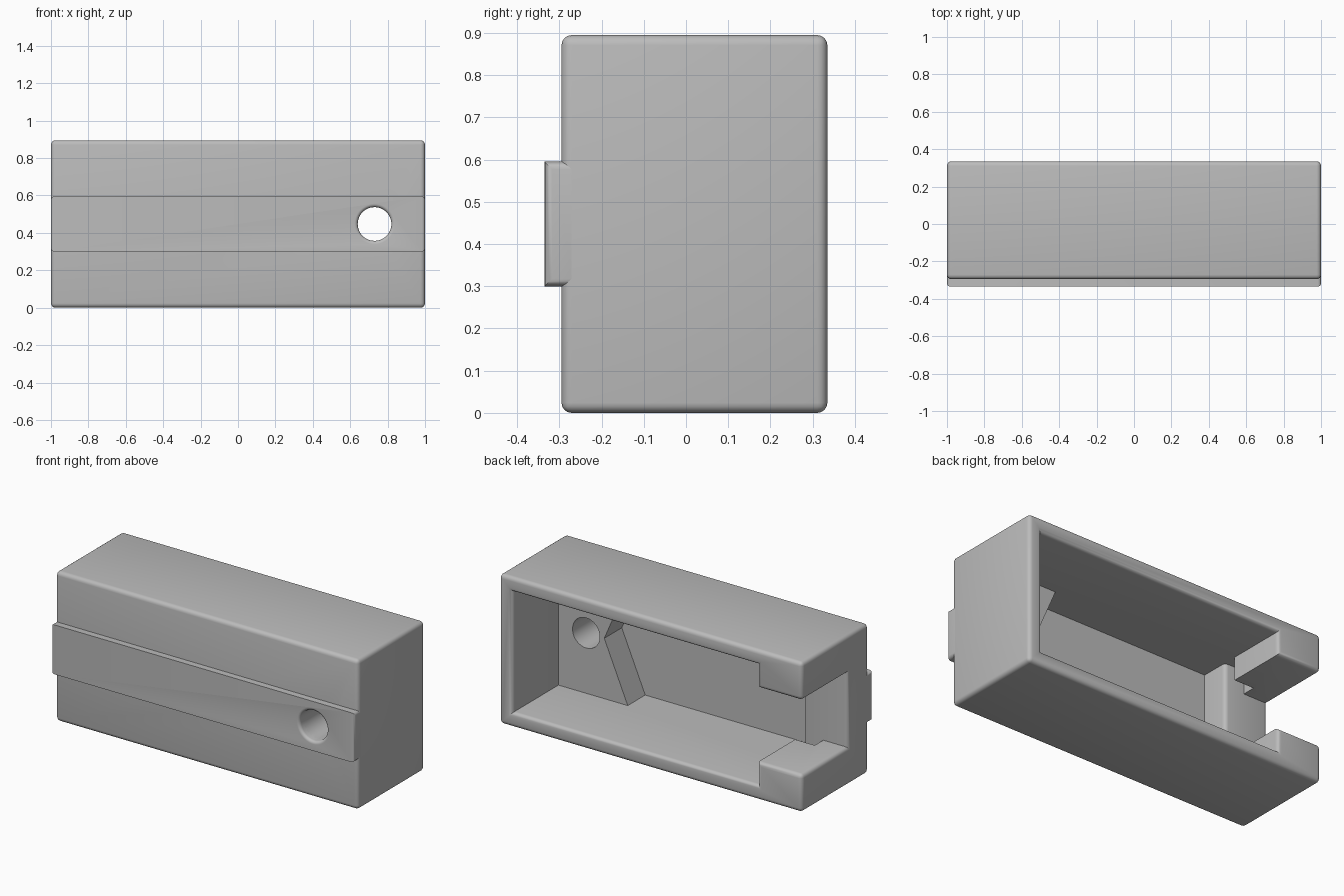
import bpy, bmesh, math
from mathutils import Matrix, Vector

if "Cube" in bpy.data.objects:
    bpy.data.objects.remove(bpy.data.objects["Cube"], do_unlink=True)

GREY = (0.5, 0.5, 0.5, 1)
grey = bpy.data.materials.new("plain_grey")
grey.use_nodes = True
grey.diffuse_color = GREY
grey.node_tree.nodes["Principled BSDF"].inputs["Base Color"].default_value = GREY

# Main dimensions
HEIGHT, FRONT, BACK = 0.895, -0.295, 0.335
MID = HEIGHT / 2
WALL = 0.087
LEDGE_Y, POCKET_Y = -0.10, -0.265      # inner wall and its deeper pocket
ARM_X = -0.707                         # where the slotted end begins


def make_object(name, bm):
    bmesh.ops.recalc_face_normals(bm, faces=bm.faces)
    mesh = bpy.data.meshes.new(name)
    bm.to_mesh(mesh)
    bm.free()
    mesh.materials.append(grey)
    obj = bpy.data.objects.new(name, mesh)
    bpy.context.collection.objects.link(obj)
    return obj


def box(name, x, y, z):
    bm = bmesh.new()
    bmesh.ops.create_cube(bm, size=1)
    for v in bm.verts:
        for axis, (low, high) in enumerate((x, y, z)):
            v.co[axis] = high if v.co[axis] > 0 else low
    return make_object(name, bm)


def prism(name, outline, y0, y1):
    """Extrude an x-z outline along y."""
    bm = bmesh.new()
    face = bm.faces.new([bm.verts.new((x, y0, z)) for x, z in outline])
    out = bmesh.ops.extrude_face_region(bm, geom=[face])
    verts = [e for e in out["geom"] if isinstance(e, bmesh.types.BMVert)]
    bmesh.ops.translate(bm, verts=verts, vec=(0, y1 - y0, 0))
    return make_object(name, bm)


def cut(obj, cutter, keep=False):
    mod = obj.modifiers.new("cut", 'BOOLEAN')
    mod.operation, mod.solver, mod.object = 'DIFFERENCE', 'EXACT', cutter
    bpy.context.view_layer.objects.active = obj
    bpy.ops.object.modifier_apply(modifier=mod.name)
    if not keep:
        bpy.data.objects.remove(cutter, do_unlink=True)


def round_edges(obj, rule, radius):
    """Fillet every sharp edge whose two end points satisfy the rule."""
    bm = bmesh.new()
    bm.from_mesh(obj.data)
    bmesh.ops.remove_doubles(bm, verts=bm.verts, dist=0.0005)
    bmesh.ops.dissolve_limit(bm, angle_limit=0.02, verts=bm.verts, edges=bm.edges)
    edges = [e for e in bm.edges if len(e.link_faces) == 2
             and e.calc_face_angle(0) > 0.5
             and rule(e.verts[0].co, e.verts[1].co)]
    bmesh.ops.bevel(bm, geom=edges, offset=radius, segments=4, profile=0.5,
                    affect='EDGES', clamp_overlap=True)
    bm.to_mesh(obj.data)
    bm.free()


def both_at(a, b, axis, value):
    return abs(a[axis] - value) < 0.002 and abs(b[axis] - value) < 0.002


# Housing block, hollowed from the back
housing = box("housing", (-1, 1), (FRONT, BACK), (0, HEIGHT))
low, high = WALL, HEIGHT - WALL
cut(housing, box("cavity", (ARM_X, 1 - WALL), (LEDGE_Y, 0.5), (low, high)))

# Deeper pocket with a V-shaped edge pointing at the hole
chevron = [(ARM_X, low), (0.455, low), (0.61, MID), (0.455, high), (ARM_X, high)]
cut(housing, prism("pocket", chevron, POCKET_Y, 0.1))

# Opening through the end, and the slot behind its two arms
cut(housing, box("end_opening", (-1.2, ARM_X + 0.1), (LEDGE_Y, 0.5), (0.226, HEIGHT - 0.226)))
cut(housing, box("end_slot", (-0.837, ARM_X + 0.1), (LEDGE_Y, -0.02), (low, high)))


def housing_edge(a, b):
    hull = ((0, -1), (0, 1), (1, FRONT), (1, BACK), (2, 0), (2, HEIGHT))
    column = both_at(a, b, 0, ARM_X) and both_at(a, b, 1, LEDGE_Y)
    return column or any(both_at(a, b, axis, value) for axis, value in hull)


round_edges(housing, housing_edge, 0.024)

# Raised rail along the front, rounded at its two ends
rail = box("front_rail", (-1, 1), (-BACK, POCKET_Y - 0.002), (0.30, 0.595))
round_edges(rail, lambda a, b: (both_at(a, b, 0, 1) or both_at(a, b, 0, -1))
            and min(a.y, b.y) < FRONT, 0.018)

# Round hole through rail and housing, with a softened front rim
R, LIP = 0.09, 0.018
bm = bmesh.new()
profile = [(R + LIP, -0.5)]
for i in range(6):
    t = i / 5 * math.pi / 2
    profile.append((R + LIP * (1 - math.sin(t)), -BACK + LIP * (1 - math.cos(t))))
profile.append((R, 0.1))
rings = []
for radius, y in profile:
    rings.append([bm.verts.new((0.73 + radius * math.cos(k * math.tau / 48), y,
                                MID + radius * math.sin(k * math.tau / 48)))
                  for k in range(48)])
for r0, r1 in zip(rings, rings[1:]):
    for k in range(48):
        n = (k + 1) % 48
        bm.faces.new((r0[k], r0[n], r1[n], r1[k]))
bm.faces.new(rings[0])
bm.faces.new(rings[-1])
drill = make_object("drill", bm)
cut(housing, drill, keep=True)
cut(rail, drill)

# Smooth fillets, sharp corners
for obj in (housing, rail):
    bpy.ops.object.select_all(action='DESELECT')
    obj.select_set(True)
    bpy.context.view_layer.objects.active = obj
    bpy.ops.object.shade_smooth_by_angle(angle=math.radians(30))
